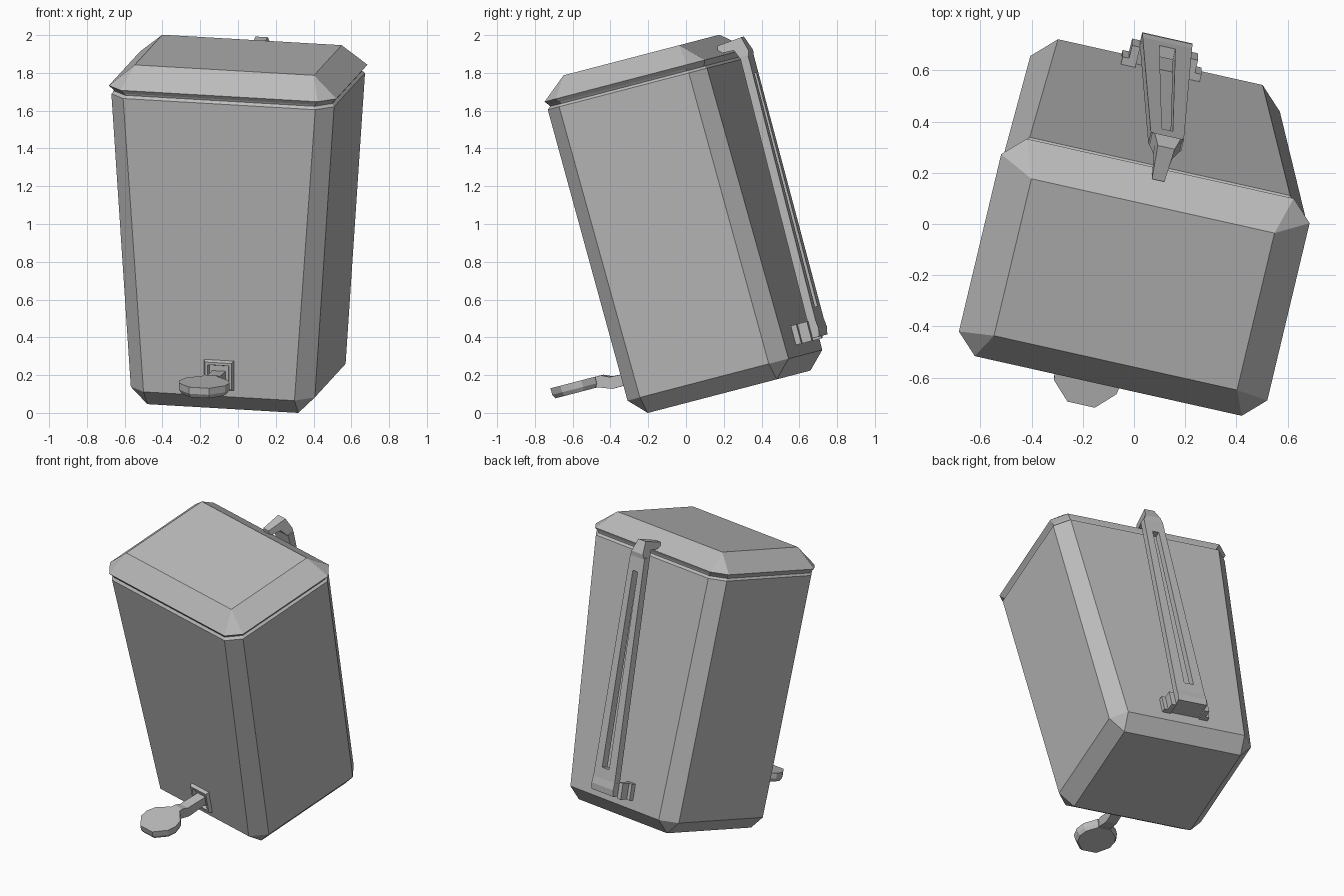
import bpy, bmesh, math
from mathutils import Matrix, Vector

if "Cube" in bpy.data.objects:
    bpy.data.objects.remove(bpy.data.objects["Cube"])

# Whole bin leans forward and is turned slightly
PLACE = (Matrix.Translation((0.001, 0.2285, 0.112))
         @ Matrix.Rotation(math.radians(14.6), 4, 'X')
         @ Matrix.Rotation(math.radians(-13), 4, 'Z'))

grey = bpy.data.materials.new("grey_metal")
grey.diffuse_color = (0.5, 0.5, 0.5, 1)
grey.use_nodes = True
grey.node_tree.nodes["Principled BSDF"].inputs["Base Color"].default_value = grey.diffuse_color


def make(name, verts, faces):
    bm = bmesh.new()
    vs = [bm.verts.new(v) for v in verts]
    for f in faces:
        bm.faces.new([vs[i] for i in f])
    bmesh.ops.remove_doubles(bm, verts=bm.verts[:], dist=0.0005)
    bmesh.ops.recalc_face_normals(bm, faces=bm.faces[:])
    me = bpy.data.meshes.new(name)
    bm.to_mesh(me)
    bm.free()
    me.materials.append(grey)
    ob = bpy.data.objects.new(name, me)
    ob.matrix_world = PLACE
    bpy.context.collection.objects.link(ob)
    return ob


def loft(name, rings):
    """Closed skin through rings of equal point count."""
    n = len(rings[0])
    verts = [p for r in rings for p in r]
    faces = [list(range(n)), list(range(len(verts) - n, len(verts)))]
    for k in range(len(rings) - 1):
        for i in range(n):
            j = (i + 1) % n
            faces.append([k*n + i, k*n + j, k*n + n + j, k*n + n + i])
    return make(name, verts, faces)


def octagon(hx, hy, c, z):
    """Rectangle with cut corners; c = 0 gives a plain rectangle."""
    pts = [(hx, -hy + c), (hx, hy - c), (hx - c, hy), (-hx + c, hy),
           (-hx, hy - c), (-hx, -hy + c), (-hx + c, -hy), (hx - c, -hy)]
    return [(x, y, z) for x, y in pts]


def side_profile(name, pts):
    """Side outline of (y, z, half width), spread symmetrically in x."""
    return loft(name, [[(s * w, y, z) for y, z, w in pts] for s in (-1, 1)])


def frame(name, loops):
    """Ring of four-cornered loops joined into a closed tube."""
    n = len(loops)
    verts = [p for l in loops for p in l]
    faces = []
    for k in range(n):
        m = (k + 1) % n
        for i in range(4):
            j = (i + 1) % 4
            faces.append([k*4 + i, k*4 + j, m*4 + j, m*4 + i])
    return make(name, verts, faces)


def trapezoid(y, z0, w0, z1, w1):
    return [(-w0, y, z0), (w0, y, z0), (w1, y, z1), (-w1, y, z1)]


# Tapered container with bevelled base and a thin bevelled rim
loft("container", [octagon(0.41, 0.362, 0, 0),
                   octagon(0.50, 0.452, 0.09, 0.09),
                   octagon(0.605, 0.447, 0.083, 1.687),
                   octagon(0.590, 0.432, 0.08, 1.702)])

# Lid
loft("lid", [octagon(0.588, 0.430, 0.08, 1.695),
             octagon(0.600, 0.437, 0.08, 1.712),
             octagon(0.618, 0.450, 0.083, 1.732),
             octagon(0.487, 0.325, 0, 1.842)])

# Raised surround of the pedal opening
frame("pedal_surround", [trapezoid(-0.445, 0.122, 0.084, 0.290, 0.084),
                         trapezoid(-0.472, 0.134, 0.072, 0.278, 0.072),
                         trapezoid(-0.472, 0.148, 0.058, 0.264, 0.058),
                         trapezoid(-0.445, 0.156, 0.050, 0.256, 0.050)])

# Pedal arm and pad
side_profile("pedal_arm", [(-0.44, 0.175, 0.036), (-0.60, 0.170, 0.036),
                           (-0.69, 0.203, 0.040), (-0.69, 0.256, 0.040),
                           (-0.645, 0.255, 0.036), (-0.60, 0.235, 0.036),
                           (-0.44, 0.228, 0.036)])
half = [(0.045, -0.675), (0.115, -0.735), (0.135, -0.79),
        (0.125, -0.85), (0.055, -0.922)]
outline = half + [(-x, y) for x, y in reversed(half)]
loft("pedal_pad", [[(x * s, -0.8 + (y + 0.8) * s, z) for x, y in outline]
                   for z, s in ((0.198, 0.9), (0.220, 1), (0.256, 1))])

# Slotted lifting bar on the back
frame("lifting_bar", [trapezoid(0.530, 0.20, 0.100, 1.70, 0.066),
                      trapezoid(0.575, 0.20, 0.100, 1.70, 0.066),
                      trapezoid(0.575, 0.32, 0.032, 1.60, 0.022),
                      trapezoid(0.530, 0.32, 0.032, 1.60, 0.022)])

# Hooked head of the bar, reaching over the lid
side_profile("bar_head", [(0.53, 1.69, 0.066), (0.575, 1.69, 0.066),
                          (0.582, 1.72, 0.052), (0.556, 1.80, 0.034),
                          (0.416, 1.787, 0.025), (0.412, 1.745, 0.025),
                          (0.50, 1.742, 0.036)])

# Foot of the bar, turned in to the container
side_profile("bar_foot", [(0.445, 0.16, 0.10), (0.572, 0.163, 0.10),
                          (0.580, 0.205, 0.10), (0.575, 0.25, 0.099),
                          (0.53, 0.25, 0.099), (0.52, 0.21, 0.10),
                          (0.445, 0.20, 0.10)])

# Clips on both sides of the foot
for side, s in (("left", -1), ("right", 1)):
    clip = [(0.100, 0.535), (0.132, 0.535), (0.132, 0.482),
            (0.158, 0.482), (0.158, 0.445), (0.100, 0.445)]
    loft("clip_" + side, [[(s * x, y, z) for x, y in clip]
                          for z in (0.150, 0.256)])
